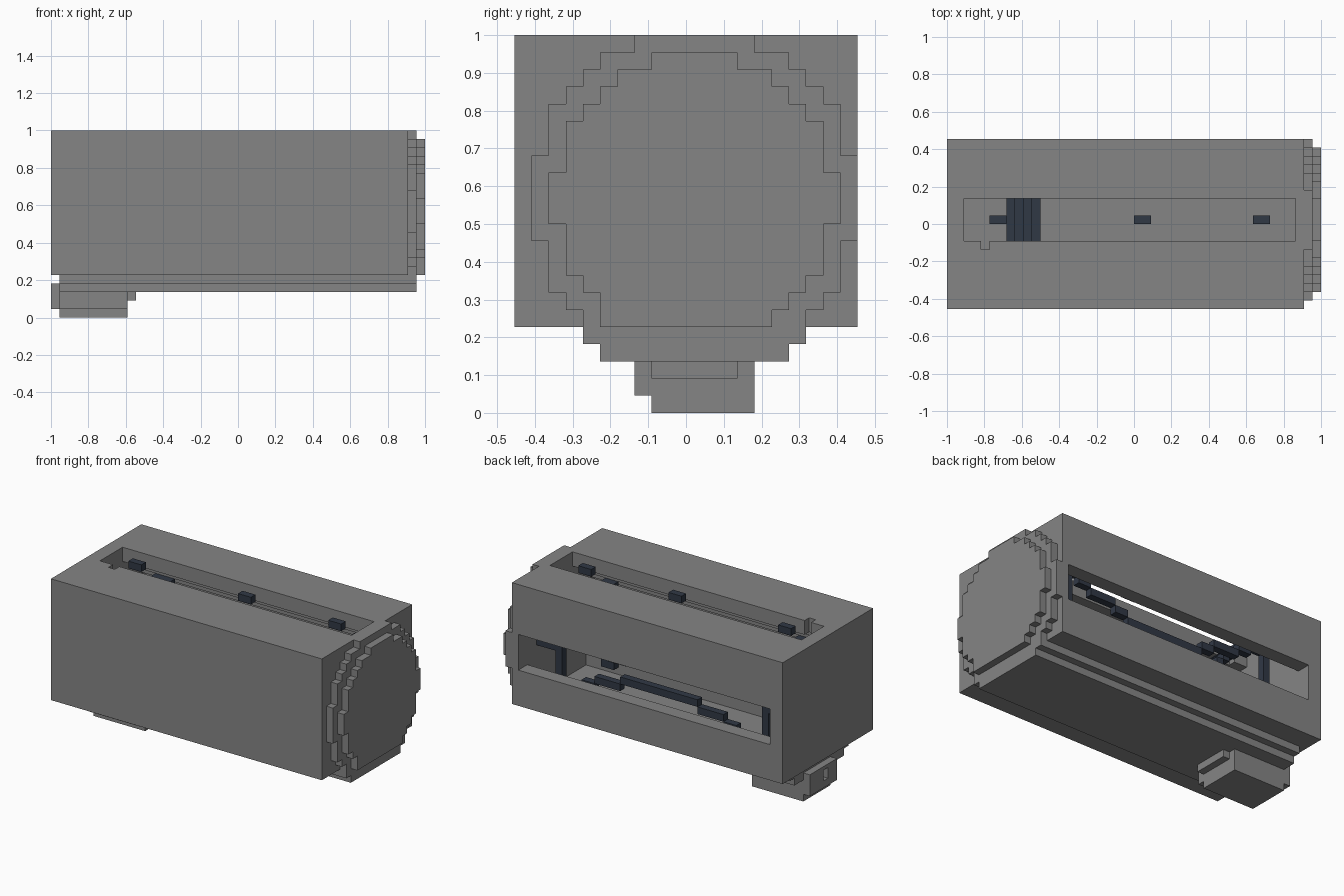
import bpy, bmesh

U = 1 / 22  # edge of one cube cell

old = bpy.data.objects.get("Cube")
if old:
    bpy.data.objects.remove(old, do_unlink=True)


def material(name, rgb):
    m = bpy.data.materials.new(name)
    m.use_nodes = True
    m.diffuse_color = (*rgb, 1)
    m.node_tree.nodes["Principled BSDF"].inputs["Base Color"].default_value = (*rgb, 1)
    return m


grey = material("casing grey", (0.235, 0.235, 0.235))
navy = material("dark navy", (0.03, 0.04, 0.06))


def place(p):
    return ((p[0] - 22) * U, (p[1] - 10) * U, p[2] * U)


def finish(name, bm, mat):
    bmesh.ops.recalc_face_normals(bm, faces=bm.faces)
    mesh = bpy.data.meshes.new(name)
    bm.to_mesh(mesh)
    bm.free()
    mesh.materials.append(mat)
    ob = bpy.data.objects.new(name, mesh)
    bpy.context.collection.objects.link(ob)
    return ob


def add_box(bm, x, y, z):
    verts = bmesh.ops.create_cube(bm, size=1)["verts"]
    for v in verts:
        v.co = place([r[0] if c < 0 else r[1] for c, r in zip(v.co, (x, y, z))])


def boxes(name, mat, *ranges):
    bm = bmesh.new()
    for r in ranges:
        add_box(bm, *r)
    return finish(name, bm, mat)


def stepped_prism(name, rows, x0, x1, mat=grey):
    """Extrude along x a stepped outline; rows are (bottom, y0, y1), last is the top."""
    left, right = [], []
    for (z0, a, b), nxt in zip(rows, rows[1:]):
        left += [(a, z0), (a, nxt[0])]
        right += [(b, z0), (b, nxt[0])]
    bm = bmesh.new()
    face = bm.faces.new([bm.verts.new(place((x0, y, z))) for y, z in left + right[::-1]])
    ext = bmesh.ops.extrude_face_region(bm, geom=[face])["geom"]
    bmesh.ops.translate(bm, vec=((x1 - x0) * U, 0, 0),
                        verts=[e for e in ext if isinstance(e, bmesh.types.BMVert)])
    return finish(name, bm, mat)


def cut(target, cutter):
    cutter.hide_render = True
    mod = target.modifiers.new("cut", "BOOLEAN")
    mod.operation = "DIFFERENCE"
    mod.solver = "EXACT"
    mod.object = cutter
    bpy.context.view_layer.objects.active = target
    bpy.ops.object.modifier_apply(modifier=mod.name)
    bpy.data.objects.remove(cutter, do_unlink=True)


# Round outlines of the end cap
ring_rows = [(3, 5, 16), (4, 4, 17), (6, 3, 18), (7, 2, 19), (10, 1, 20), (15, 2, 19),
             (18, 3, 18), (19, 4, 17), (20, 5, 16), (21, 7, 14), (22, 0, 0)]
disc_rows = [(5, 5, 15), (6, 5, 16), (7, 4, 17), (8, 3, 18), (11, 2, 19), (14, 3, 18),
             (17, 4, 17), (18, 5, 16), (19, 6, 15), (20, 8, 13), (21, 0, 0)]
tunnel_rows = [(4, 5, 15)] + disc_rows[1:]

# Hollow casing with a top slot and a back slot
casing = boxes("casing", grey, ((0, 42), (0, 20), (5, 22)))
cut(casing, stepped_prism("tunnel_cutter", tunnel_rows, 2, 41))
cut(casing, boxes("top_slot_cutter", grey, ((2, 41), (8, 13), (19, 23))))
cut(casing, boxes("notch_cutter", grey, ((4, 5), (7, 9), (19, 23))))
cut(casing, boxes("back_slot_cutter", grey, ((2, 41), (16, 21), (10, 15))))

# Stepped hull below the casing, and the round end cap
stepped_prism("lower_hull", [(3, 5, 16), (4, 4, 17), (5, 0, 0)], 1, 43)
stepped_prism("cap_ring", ring_rows, 42, 43)
stepped_prism("cap_disc", disc_rows, 43, 44)

# Foot block with its side plate, step and end socket
boxes("foot", grey, ((1, 9), (8, 14), (0, 3)))
boxes("foot_side_plate", grey, ((1, 9), (7, 8), (1, 3)))
boxes("foot_step", grey, ((9, 10), (8, 13), (2, 3)))
socket = boxes("foot_socket", grey, ((0, 1), (8, 14), (1, 4)))
cut(socket, boxes("socket_cutter", grey, ((-1, 0.8), (10, 11), (2, 3.5))))

# Inner frame: posts, arms to the end walls, and two bowed chains on each side
for side, y in (("front", 5), ("back", 15)):
    wide = (y, y + 1)
    boxes(side + "_posts", navy, *[((x, x + 1), wide, (6, 18)) for x in (5, 37)])
    boxes(side + "_arms", navy, ((2, 5), wide, (12, 13)), ((38, 41), wide, (12, 13)))
    upper, lower = [], []
    for x in range(6, 37, 2):
        bow = ((x - 21) / 16) ** 2
        top, low = round(13 + 5 * bow), round(10 - 4 * bow)
        upper.append(((x, x + 2), wide, (top, top + 1)))
        lower.append(((x, x + 2), wide, (low, low + 1)))
    boxes(side + "_upper_chain", navy, *upper)
    boxes(side + "_lower_chain", navy, *lower)

# Small blocks in the top slot and the stepped ramp beneath it
boxes("slot_blocks", navy, *[((x, x + 2), (10, 11), (21, 22)) for x in (5, 22, 36)])
boxes("ramp", navy, *[((x, x + 1), (8, 13), (25 - x, 26 - x)) for x in range(7, 11)])
